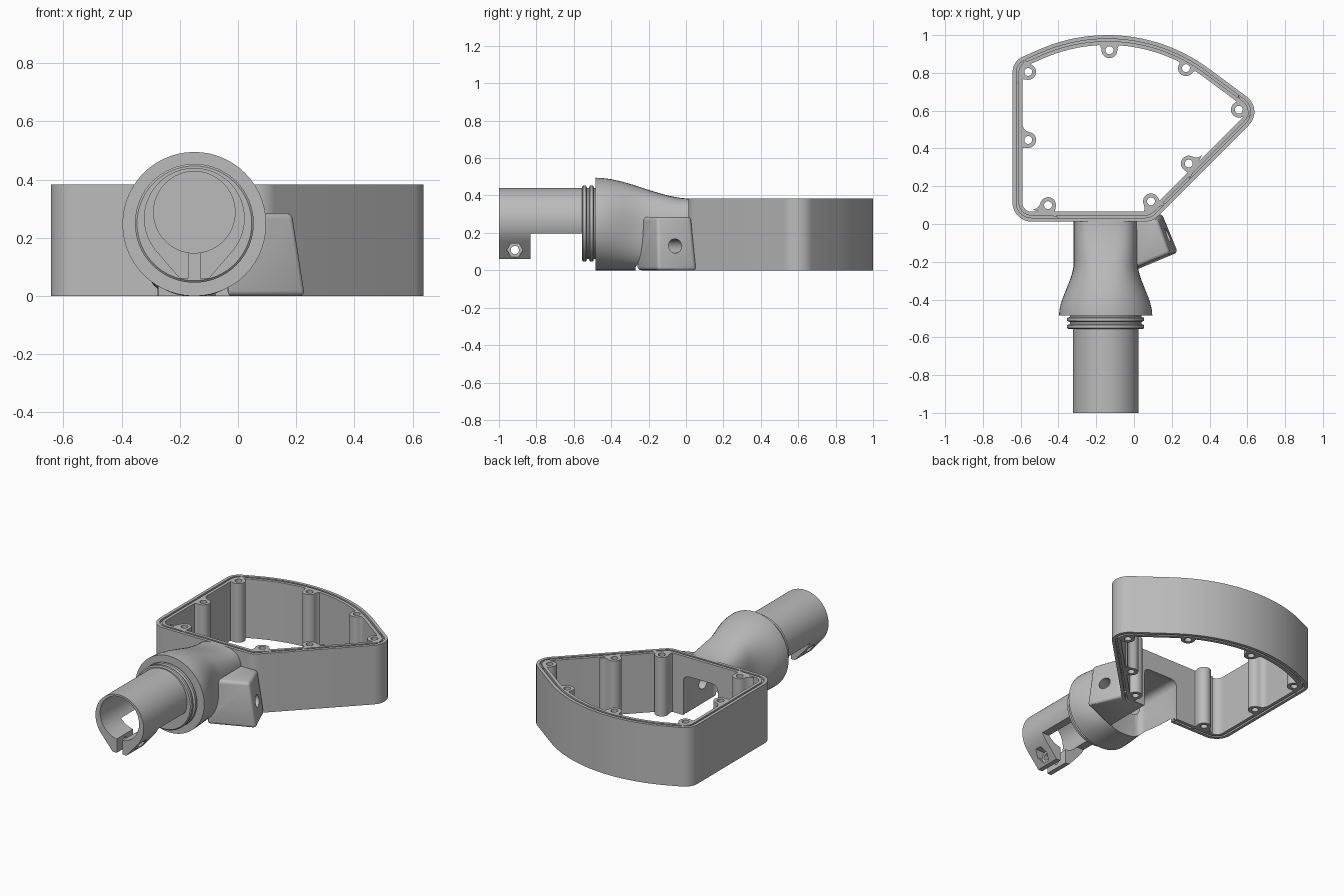
import bpy, bmesh, math
from mathutils import Vector

if "Cube" in bpy.data.objects:
    bpy.data.objects.remove(bpy.data.objects["Cube"])

AX = -0.15          # tube axis in x
H = 0.383           # housing height
WALL = 0.052

grey = bpy.data.materials.new("matte grey")
grey.use_nodes = True
grey.diffuse_color = (0.5, 0.5, 0.5, 1)
grey.node_tree.nodes["Principled BSDF"].inputs["Base Color"].default_value = (0.5, 0.5, 0.5, 1)


def loft(name, rings, loop=False):
    """Skin a series of equal point rings, capped unless the series loops."""
    bm = bmesh.new()
    vr = [[bm.verts.new(p) for p in r] for r in rings]
    n = len(vr[0])
    for k in range(len(vr) if loop else len(vr) - 1):
        a, b = vr[k], vr[(k + 1) % len(vr)]
        for i in range(n):
            j = (i + 1) % n
            bm.faces.new((a[i], a[j], b[j], b[i]))
    if not loop:
        bm.faces.new(vr[0])
        bm.faces.new(vr[-1])
    bmesh.ops.recalc_face_normals(bm, faces=bm.faces)
    me = bpy.data.meshes.new(name)
    bm.to_mesh(me)
    bm.free()
    ob = bpy.data.objects.new(name, me)
    bpy.context.collection.objects.link(ob)
    me.materials.append(grey)
    return ob


def rod(name, start, end, r, sides=32):
    start, end = Vector(start), Vector(end)
    q = (end - start).to_track_quat('Z', 'Y')
    disc = [q @ Vector((r * math.cos(a), r * math.sin(a), 0))
            for a in (math.tau * i / sides for i in range(sides))]
    return loft(name, [[p + c for p in disc] for c in (start, end)])


def box(name, lo, hi):
    corners = [(lo[0], lo[1]), (hi[0], lo[1]), (hi[0], hi[1]), (lo[0], hi[1])]
    return loft(name, [[(x, y, z) for x, y in corners] for z in (lo[2], hi[2])])


def apply_all(ob):
    bpy.context.view_layer.objects.active = ob
    for m in list(ob.modifiers):
        bpy.ops.object.modifier_apply(modifier=m.name)


def boolean(ob, tool, op='DIFFERENCE'):
    m = ob.modifiers.new("bool", 'BOOLEAN')
    m.operation, m.solver, m.object = op, 'EXACT', tool
    apply_all(ob)
    bpy.data.objects.remove(tool)


def bevel(ob, width, segments=3):
    m = ob.modifiers.new("bevel", 'BEVEL')
    m.width, m.segments = width, segments
    apply_all(ob)


def finish(ob):
    bpy.ops.object.select_all(action='DESELECT')
    ob.select_set(True)
    bpy.context.view_layer.objects.active = ob
    bpy.ops.object.shade_smooth_by_angle(angle=math.radians(32))


def fillet(corner, before, after, r, steps=10):
    """Points of a rounded corner."""
    c = Vector(corner)
    u = (Vector(before) - c).normalized()
    v = (Vector(after) - c).normalized()
    half = u.angle(v) / 2
    mid = c + (u + v).normalized() * r / math.sin(half)
    p0 = c + u * r / math.tan(half) - mid
    p1 = c + v * r / math.tan(half) - mid
    turn = p0.angle(p1)
    return [mid + (p0 * math.sin((1 - t) * turn) + p1 * math.sin(t * turn)) / math.sin(turn)
            for t in (i / steps for i in range(steps + 1))]


# Housing outline, counter-clockwise
bl, br, tip, tl = (-0.643, 0.013), (0.098, 0.013), (0.69, 0.605), (-0.643, 0.862)
arc = [Vector((-0.14 + 0.9 * math.cos(a), 0.1 + 0.9 * math.sin(a)))
       for a in (math.radians(53 + 60.6 * i / 24) for i in range(25))]
outline = (fillet(bl, tl, br, 0.1) + fillet(br, bl, tip, 0.09)
           + fillet(tip, br, arc[0], 0.1) + arc + fillet(tl, arc[-1], bl, 0.09))


def inset(d):
    n, out = len(outline), []
    for i, p in enumerate(outline):
        t = (outline[(i + 1) % n] - outline[i - 1]).normalized()
        out.append(p + Vector((-t.y, t.x)) * d)
    return out


# Housing wall with a seal groove in the top and bottom rims
section = [(0, 0), (0, H), (0.02, H), (0.02, H - 0.014), (0.032, H - 0.014), (0.032, H),
           (WALL, H), (WALL, 0), (0.032, 0), (0.032, 0.014), (0.02, 0.014), (0.02, 0)]
housing = loft("housing_wall", [[(p.x, p.y, z) for p in inset(d)] for d, z in section], True)

# Screw bosses flaring into the wall
screws = [(-0.56, 0.805), (-0.13, 0.92), (0.275, 0.825), (0.555, 0.605),
          (0.29, 0.32), (0.09, 0.12), (-0.455, 0.1), (-0.56, 0.445)]
fine = [a.lerp(b, k / 10) for a, b in zip(outline, outline[1:] + outline[:1]) for k in range(10)]
for s in screws:
    c = Vector(s)
    near = min(fine, key=lambda p: (p - c).length)
    dist = (near - c).length - WALL + 0.008
    v = (c - near).normalized()
    u = Vector((v.y, -v.x))
    R = 0.042
    prof = [(R * math.cos(a), R * math.sin(a)) for a in (math.pi * i / 12 for i in range(13))]
    flare = [(-R - 0.035 * (1 - math.cos(t)), -dist * math.sin(t))
             for t in (math.pi / 2 * i / 5 for i in range(1, 6))]
    prof += flare + [(-x, y) for x, y in reversed(flare)]
    pts = [c + u * x + v * y for x, y in prof]
    boolean(housing, loft("boss", [[(p.x, p.y, z) for p in pts] for z in (0, H)]), 'UNION')
for x, y in screws:
    boolean(housing, rod("hole", (x, y, -0.1), (x, y, 0.5), 0.021, 20))


def cavity():
    ob = box("cavity", (AX - 0.125, -0.27, -0.1), (AX + 0.125, 0.1, 0.26))
    bevel(ob, 0.04)
    return ob


boolean(housing, cavity())
finish(housing)


# Neck: round at the flange, squarer and lower where it meets the housing
def ease(t):
    t = min(max(t, 0), 1)
    return t * t * (3 - 2 * t)


def neck_ring(t, sides=56):
    w = 0.247 - 0.078 * ease(t / 0.55)
    top = 0.495 - 0.112 * ease(t)
    e = 2 / (2 + 1.4 * ease(t))
    ring = []
    for i in range(sides):
        a = math.tau * i / sides
        c, s = math.cos(a), math.sin(a)
        ring.append((AX + w * math.copysign(abs(c) ** e, c), -0.485 + 0.515 * t,
                     top / 2 * (1 + math.copysign(abs(s) ** e, s))))
    return ring


neck = loft("neck", [neck_ring(i / 18) for i in range(19)])

# Side bracket with its angled screw hole
bracket = loft("side_bracket", [
    [(-0.04, -0.265, 0), (0.235, -0.15, 0), (0.15, 0.055, 0), (-0.04, 0.05, 0)],
    [(-0.04, -0.25, 0.285), (0.19, -0.155, 0.285), (0.125, 0.025, 0.285), (-0.04, 0.025, 0.285)]])
bevel(bracket, 0.018)
boolean(neck, bracket, 'UNION')
boolean(neck, cavity())
boolean(neck, rod("hole", (0.26, -0.025, 0.13), (-0.1, -0.17, 0.13), 0.038))
boolean(neck, rod("wire_passage", (-0.22, -0.52, 0.2), (-0.22, -0.2, 0.2), 0.04))
finish(neck)


def bore():
    return rod("bore", (AX, -1.1, 0.288), (AX, -0.495, 0.288), 0.14, 64)


# Grooved collar between tube and neck
steps = [(-0.556, 0.197), (-0.55, 0.204), (-0.535, 0.204), (-0.53, 0.19), (-0.518, 0.19),
         (-0.513, 0.204), (-0.497, 0.204), (-0.492, 0.19), (-0.475, 0.19)]
collar = loft("grooved_collar", [
    [(AX + r * math.cos(a), y, 0.25 + r * math.sin(a))
     for a in (math.tau * i / 64 for i in range(64))] for y, r in steps])
boolean(collar, bore())
finish(collar)

# Mounting tube with a tapered clamp underneath
drop = [(AX + 0.173 * math.cos(a), 0.267 + 0.173 * math.sin(a))
        for a in (math.radians(-40 + 260 * i / 48) for i in range(49))]
drop += [(AX - 0.05, 0.06), (AX + 0.05, 0.06)]
tube = loft("mounting_tube", [[(x, y, z) for x, z in drop] for y in (-1.0, -0.545)])
boolean(tube, bore())
boolean(tube, box("underside_gap", (AX - 0.3, -0.832, -0.1), (AX + 0.3, -0.5, 0.198)))
boolean(tube, box("clamp_slot", (AX - 0.02, -1.1, -0.1), (AX + 0.02, -0.8, 0.2)))
boolean(tube, rod("bolt_hole", (AX - 0.3, -0.915, 0.108), (AX + 0.3, -0.915, 0.108), 0.022, 20))
boolean(tube, rod("nut_recess", (AX + 0.058, -0.915, 0.108), (AX + 0.3, -0.915, 0.108), 0.042, 6))
boolean(tube, rod("head_recess", (AX - 0.058, -0.915, 0.108), (AX - 0.3, -0.915, 0.108), 0.038, 24))
finish(tube)
